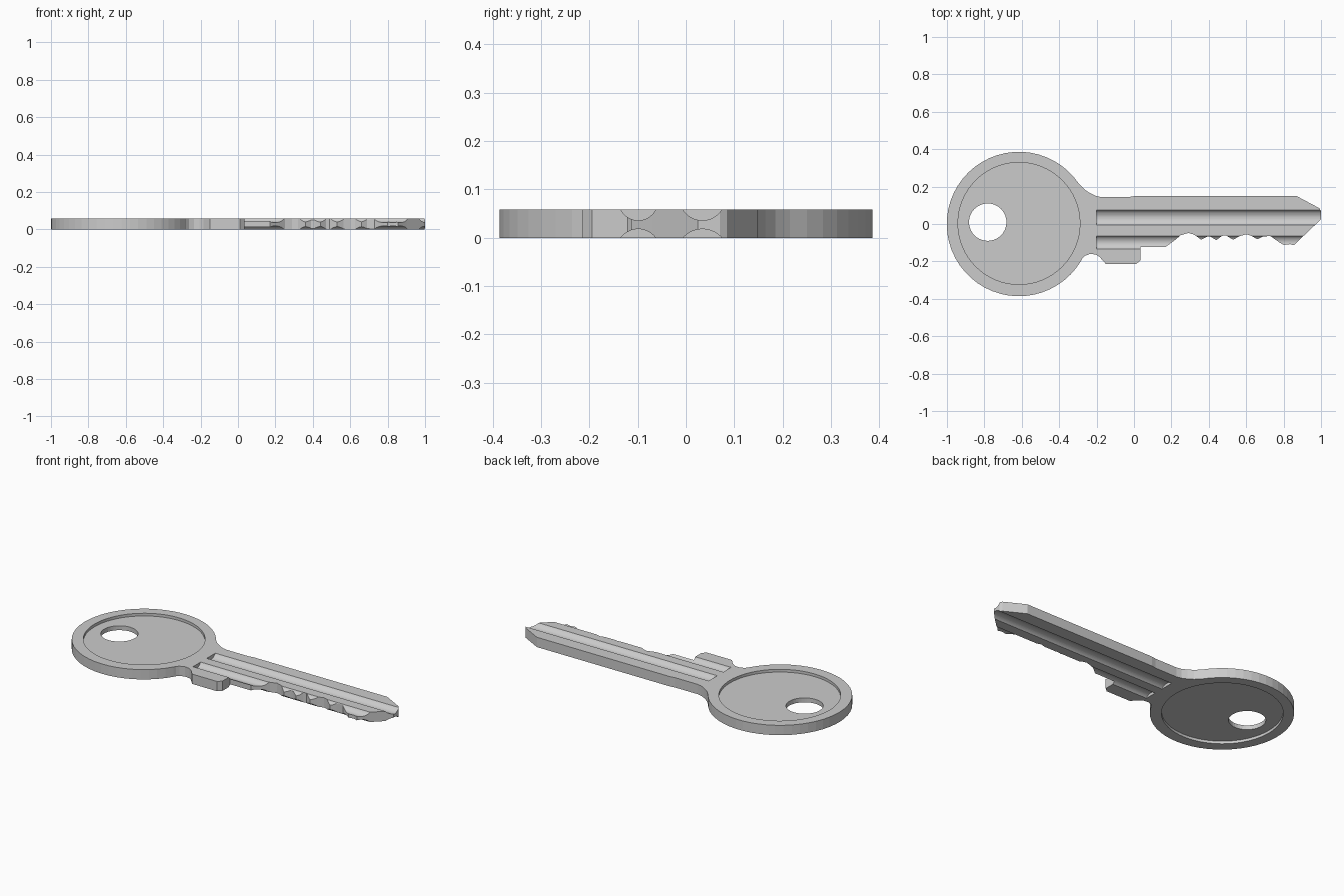
import bpy, bmesh
from math import sin, cos, pi, radians, atan2, tau
from mathutils import Matrix

if "Cube" in bpy.data.objects:
    bpy.data.objects.remove(bpy.data.objects["Cube"])

T = 0.058                       # key thickness
BX, BR = -0.615, 0.386          # bow centre x and radius


def mesh_object(name, bm):
    bmesh.ops.recalc_face_normals(bm, faces=bm.faces)
    me = bpy.data.meshes.new(name)
    bm.to_mesh(me)
    bm.free()
    ob = bpy.data.objects.new(name, me)
    bpy.context.collection.objects.link(ob)
    return ob


def prism(name, outline, z0, z1):
    bm = bmesh.new()
    face = bm.faces.new([bm.verts.new((x, y, z0)) for x, y in outline])
    ext = bmesh.ops.extrude_face_region(bm, geom=[face])
    for v in ext["geom"]:
        if isinstance(v, bmesh.types.BMVert):
            v.co.z = z1
    return mesh_object(name, bm)


def disc(cx, cy, r, n):
    return [(cx + r * cos(tau * i / n), cy + r * sin(tau * i / n)) for i in range(n)]


def groove_cutter(name, y, half_width, depth, top):
    # round bar along x that leaves a shallow arc channel
    r = (half_width ** 2 + depth ** 2) / (2 * depth)
    z = T - depth + r if top else depth - r
    bm = bmesh.new()
    bmesh.ops.create_cone(bm, cap_ends=True, segments=48, radius1=r, radius2=r, depth=1.3,
                          matrix=Matrix.Translation((0.45, y, z)) @ Matrix.Rotation(pi / 2, 4, 'Y'))
    return mesh_object(name, bm)


# Blade outline: top shoulder, tip, cut teeth, stop lug
blade = [(-0.285, 0.205), (-0.265, 0.185), (-0.235, 0.165), (-0.205, 0.15), (-0.175, 0.144),
         (-0.03, 0.144), (0.0, 0.149), (0.87, 0.149), (0.99, 0.085), (0.999, 0.07), (1.0, 0.025),
         (0.90, -0.07), (0.856, -0.114), (0.835, -0.108), (0.80, -0.112), (0.78, -0.10),
         (0.73, -0.065), (0.69, -0.066), (0.66, -0.082), (0.625, -0.062), (0.60, -0.055),
         (0.565, -0.065), (0.53, -0.084), (0.49, -0.06), (0.47, -0.064), (0.44, -0.086),
         (0.41, -0.068), (0.39, -0.068), (0.36, -0.084), (0.32, -0.056), (0.29, -0.048),
         (0.25, -0.06), (0.22, -0.085), (0.17, -0.122), (0.034, -0.122), (0.034, -0.195),
         (0.012, -0.214), (-0.15, -0.214), (-0.185, -0.175), (-0.205, -0.163), (-0.235, -0.16),
         (-0.262, -0.17), (-0.277, -0.185)]

# Bow arc runs the long way round from the lower neck to the upper neck
a0 = atan2(-0.198, -0.284 - BX)
a1 = atan2(0.215, -0.294 - BX)
N = 44
bow = [(BX + BR * cos(a0 + (a1 - tau - a0) * i / N), BR * sin(a0 + (a1 - tau - a0) * i / N))
       for i in range(N + 1)]

key = prism("key", blade + bow, 0, T)

# Cutters: recessed bow faces, key ring hole, blade grooves on both sides
RECESS = 0.016
cutters = [prism("recess_top_cutter", disc(BX, 0.003, 0.326, 64), T - RECESS, T + 0.1),
           prism("recess_bottom_cutter", disc(BX, 0.003, 0.326, 64), -0.1, RECESS),
           prism("ring_hole_cutter", disc(-0.782, 0.01, 0.1, 40), -0.2, 0.2)]
for top, depth in ((True, 0.022), (False, 0.018)):
    for y, w in ((0.034, 0.04), (-0.099, 0.036)):
        cutters.append(groove_cutter("groove_cutter", y, w, depth, top))

for c in cutters:
    c.hide_render = True
    mod = key.modifiers.new(c.name, 'BOOLEAN')
    mod.operation = 'DIFFERENCE'
    mod.solver = 'EXACT'
    mod.object = c

# Bake the cuts and drop the cutters
bpy.context.view_layer.update()
baked = bpy.data.meshes.new_from_object(key.evaluated_get(bpy.context.evaluated_depsgraph_get()))
key.modifiers.clear()
key.data = baked
for c in cutters:
    bpy.data.objects.remove(c)
